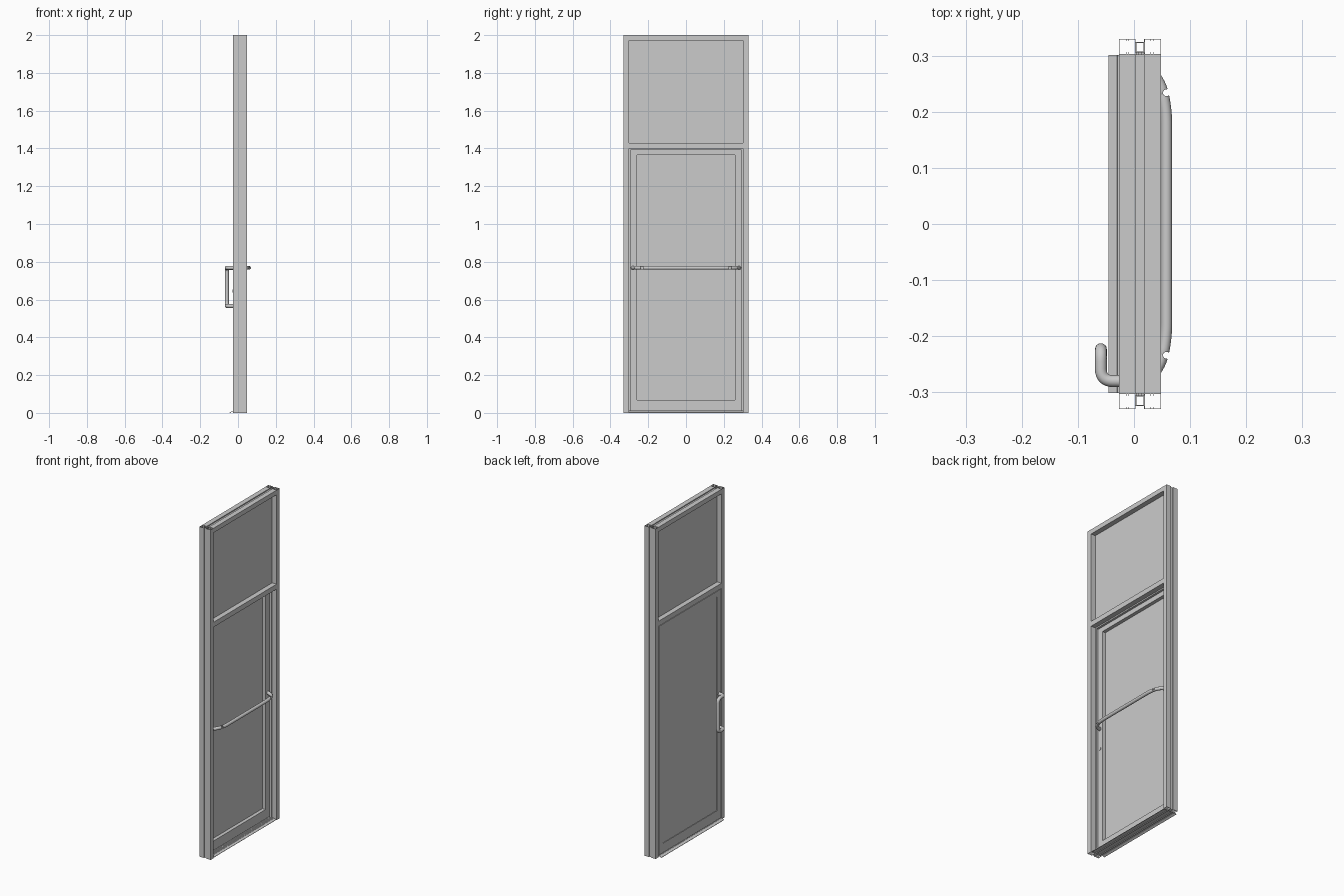
import bpy
import bmesh
from math import pi, cos, sin
from mathutils import Vector

if "Cube" in bpy.data.objects:
    bpy.data.objects.remove(bpy.data.objects["Cube"], do_unlink=True)

metal = bpy.data.materials.new("light_grey")
metal.use_nodes = True
GREY = (0.6, 0.6, 0.6, 1)
metal.diffuse_color = GREY
metal.node_tree.nodes["Principled BSDF"].inputs["Base Color"].default_value = GREY

HALF, INNER, TOP = 0.33, 0.302, 2.0      # outer half width, opening half width, height
BACK, FRONT = -0.027, 0.048              # frame depth along x
G0, G1 = 0.003, 0.018                    # central groove along x
DOOR_TOP, TRANSOM = 1.40, 1.43
WALL = 0.0012


def finish(name, bm):
    bmesh.ops.recalc_face_normals(bm, faces=bm.faces)
    mesh = bpy.data.meshes.new(name)
    bm.to_mesh(mesh)
    bm.free()
    mesh.materials.append(metal)
    ob = bpy.data.objects.new(name, mesh)
    bpy.context.collection.objects.link(ob)
    return ob


def add_box(bm, lo, hi):
    lo, hi = Vector(lo), Vector(hi)
    verts = bmesh.ops.create_cube(bm, size=1)["verts"]
    for v in verts:
        v.co = (lo + hi) / 2 + v.co * (hi - lo)


def box(name, lo, hi):
    bm = bmesh.new()
    add_box(bm, lo, hi)
    return finish(name, bm)


def add_tube(bm, x0, x1, w0, w1, place, a0, a1):
    """Hollow rectangular extrusion; place maps (x, w, a) to a point."""
    t = WALL
    outer = [(x0, w0), (x1, w0), (x1, w1), (x0, w1)]
    inner = [(x0 + t, w0 + t), (x1 - t, w0 + t), (x1 - t, w1 - t), (x0 + t, w1 - t)]
    rings = [[bm.verts.new(place(x, w, a)) for x, w in loop]
             for loop, a in ((outer, a0), (outer, a1), (inner, a1), (inner, a0))]
    for r in range(4):
        p, q = rings[r], rings[(r + 1) % 4]
        for i in range(4):
            j = (i + 1) % 4
            bm.faces.new((p[i], p[j], q[j], q[i]))


def frame_member(name, place, a0, a1, depth):
    """Two hollow halves joined by a recessed spine, with small screw fins."""
    bm = bmesh.new()
    add_tube(bm, BACK, G0, 0, depth, place, a0, a1)
    add_tube(bm, G1, FRONT, 0, depth, place, a0, a1)
    add_tube(bm, G0, G1, 0.004, depth - 0.006, place, a0, a1)
    for x in (BACK + 0.013, BACK + 0.018, FRONT - 0.018, FRONT - 0.013):
        for w in (WALL, depth - 0.004):
            add_box(bm, (x - 0.0004, w, a0), (x + 0.0004, w + 0.003, a1))
            for v in bm.verts[:][-8:]:
                v.co = place(*v.co)
    return finish(name, bm)


# Outer frame
for side, label in ((1, "back"), (-1, "front")):
    frame_member(label + "_jamb",
                 lambda x, w, a, s=side: (x, s * (INNER + w), a), 0, TOP, HALF - INNER)
frame_member("header", lambda x, w, a: (x, a, TOP - 0.028 + w), -INNER, INNER, 0.028)
frame_member("transom_bar", lambda x, w, a: (x, a, TRANSOM - w),
             -INNER, INNER, TRANSOM - DOOR_TOP)
box("transom_glass", (0.007, -0.306, TRANSOM - 0.004), (0.014, 0.306, 1.976))

# Door stops along the jambs and head
for side, label in ((1, "back"), (-1, "front")):
    y0, y1 = sorted((side * 0.295, side * 0.306))
    box(label + "_door_stop", (G0 + 0.001, y0, 0.009), (G1 - 0.001, y1, DOOR_TOP + 0.005))
box("head_door_stop", (G0 + 0.001, -0.295, DOOR_TOP - 0.007),
    (G1 - 0.001, 0.295, DOOR_TOP + 0.005))

# Door leaf: stiles, rails and pane
LEAF, PANE, Z0, Z1 = 0.299, 0.26, 0.011, 1.397
for side, label in ((1, "hinge"), (-1, "lock")):
    y0, y1 = sorted((side * PANE, side * LEAF))
    box(label + "_stile", (BACK, y0, Z0), (G0, y1, Z1))
box("door_top_rail", (BACK, -PANE, 1.365), (G0, PANE, Z1))
box("door_bottom_rail", (BACK, -PANE, Z0), (G0, PANE, 0.068))
box("door_glass", (-0.024, -PANE, 0.068), (-0.018, PANE, 1.365))

# Threshold: ribbed top, sloping edges, open underside
top = [(-0.045, 0), (-0.045, 0.002), (-0.035, 0.007)]
RIBS = 12
for i in range(RIBS):
    x = -0.033 + i * 0.066 / RIBS
    top += [(x, 0.008), (x + 0.003, 0.008), (x + 0.0035, 0.007), (x + 0.005, 0.007)]
top += [(0.035, 0.007), (0.045, 0.002), (0.045, 0)]
under = [(0.042, 0), (0.034, 0.005), (0.016, 0.005), (0.016, 0), (0.014, 0), (0.014, 0.005),
         (-0.014, 0.005), (-0.014, 0), (-0.016, 0), (-0.016, 0.005), (-0.034, 0.005), (-0.042, 0)]
bm = bmesh.new()
face = bm.faces.new([bm.verts.new((x, -INNER + 0.001, z)) for x, z in top + under])
ext = bmesh.ops.extrude_face_region(bm, geom=[face])["geom"]
bmesh.ops.translate(bm, vec=(0, 2 * INNER - 0.002, 0),
                    verts=[e for e in ext if isinstance(e, bmesh.types.BMVert)])
finish("threshold", bm)


def rounded(points, radius, steps=8):
    """Replace the corners of a path with smooth bends."""
    pts = [Vector(p) for p in points]
    path = [pts[0]]
    for a, b, c in zip(pts, pts[1:], pts[2:]):
        r = min(radius, (a - b).length * 0.95, (c - b).length * 0.95)
        p, q = b + (a - b).normalized() * r, b + (c - b).normalized() * r
        for i in range(steps + 1):
            t = i / steps
            path.append(p * (1 - t) ** 2 + b * 2 * t * (1 - t) + q * t * t)
    return path + [pts[-1]]


def rod(name, path, radius):
    curve = bpy.data.curves.new(name, "CURVE")
    curve.dimensions = "3D"
    curve.bevel_depth = radius
    curve.bevel_resolution = 6
    curve.use_fill_caps = True
    spline = curve.splines.new("POLY")
    spline.points.add(len(path) - 1)
    for point, co in zip(spline.points, path):
        point.co = (*co, 1)
    curve.materials.append(metal)
    ob = bpy.data.objects.new(name, curve)
    bpy.context.collection.objects.link(ob)
    bpy.ops.object.select_all(action="DESELECT")
    ob.select_set(True)
    bpy.context.view_layer.objects.active = ob
    bpy.ops.object.convert(target="MESH")
    bpy.ops.object.shade_smooth_by_angle()


# Push bar across the room side
BAR = 0.768
half = [(0.002, 0.281), (0.024, 0.277), (0.046, 0.258), (0.058, 0.205)]
bar = [(x, -y, BAR) for x, y in half] + [(x, y, BAR) for x, y in reversed(half)]
rod("push_bar", rounded(bar, 0.03), 0.01)

# Pull handle on the other side
PX, PY = -0.059, -0.28
pull = [(BACK + 0.002, PY, BAR), (PX, PY, BAR), (PX, -0.223, BAR),
        (PX, -0.223, 0.566), (PX, PY, 0.566), (BACK + 0.002, PY, 0.566)]
rod("pull_handle", rounded(pull, 0.022), 0.0105)

# Lock cylinder through the stile
rod("lock_cylinder", [Vector((x, PY, 0.645)) for x in (BACK - 0.003, G0 + 0.003)], 0.008)
